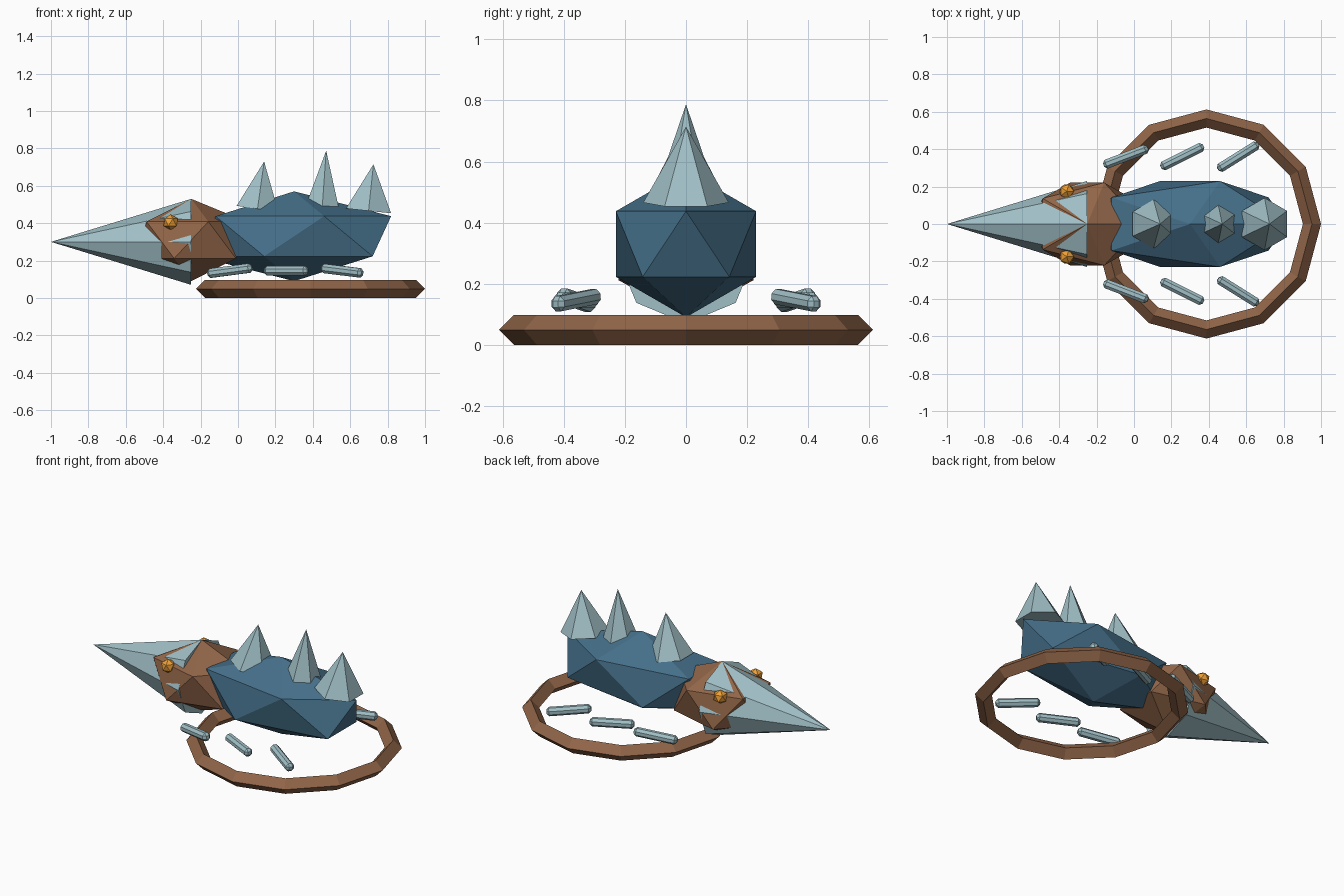
import bpy
from math import radians

if "Cube" in bpy.data.objects:
    bpy.data.objects.remove(bpy.data.objects["Cube"])


def material(name, rgb):
    m = bpy.data.materials.new(name)
    m.diffuse_color = (*rgb, 1)
    m.use_nodes = True
    m.node_tree.nodes["Principled BSDF"].inputs["Base Color"].default_value = m.diffuse_color
    return m


BLUE = material("slate_blue", (0.06, 0.16, 0.25))
PALE = material("pale_teal", (0.35, 0.52, 0.56))
BROWN = material("brown", (0.28, 0.13, 0.065))
AMBER = material("amber", (0.85, 0.35, 0.04))


def finish(name, mat, scale=(1, 1, 1)):
    ob = bpy.context.object
    ob.name = name
    ob.scale = scale
    ob.data.materials.append(mat)
    return ob


def ico(name, loc, scale, mat):
    bpy.ops.mesh.primitive_ico_sphere_add(subdivisions=1, radius=1, location=loc)
    return finish(name, mat, scale)


def cone(name, sides, radius, depth, loc, rot_y, mat):
    bpy.ops.mesh.primitive_cone_add(vertices=sides, radius1=radius, radius2=0, depth=depth,
                                    location=loc, rotation=(0, rot_y, 0))
    return finish(name, mat)


# body and head
ico("body", (0.30, 0, 0.33), (0.58, 0.27, 0.24), BLUE)
ico("head", (-0.25, 0, 0.31), (0.33, 0.26, 0.22), BROWN)

# beak pointing to -x
cone("beak", 8, 0.23, 0.75, (-0.625, 0, 0.30), radians(-90), PALE)

# back spikes: centre x, centre z, radius, depth, lean
for i, (x, z, r, d, lean) in enumerate([(0.122, 0.603, 0.13, 0.255, 8),
                                        (0.461, 0.638, 0.102, 0.30, 4),
                                        (0.711, 0.59, 0.14, 0.25, 6)]):
    cone(f"back_spike_{i + 1}", 6, r, d, (x, 0, z), radians(lean), PALE)

# base ring
bpy.ops.mesh.primitive_torus_add(major_segments=12, minor_segments=4, major_radius=0.564,
                                 minor_radius=0.0485, location=(0.3875, 0, 0.0485))
ring = finish("base_ring", BROWN)
for p in ring.data.polygons:
    p.use_smooth = False

# eyes and floating bars on both sides
for side, tag in ((1, "left"), (-1, "right")):
    ico(f"eye_{tag}", (-0.36, side * 0.175, 0.405), (0.043,) * 3, AMBER)
    for i, (x, yaw, pitch) in enumerate([(-0.043, 21, -7), (0.258, 26.5, 0), (0.557, 32, 6)]):
        bpy.ops.mesh.primitive_cube_add(size=1, location=(x, side * 0.36, 0.146),
                                        rotation=(0, radians(pitch), radians(side * yaw)))
        bar = finish(f"bar_{tag}_{i + 1}", PALE, (0.255, 0.05, 0.05))
        bpy.ops.object.transform_apply(location=False, rotation=False, scale=True)
        bevel = bar.modifiers.new("bevel", 'BEVEL')
        bevel.width = 0.015
        bevel.segments = 1
